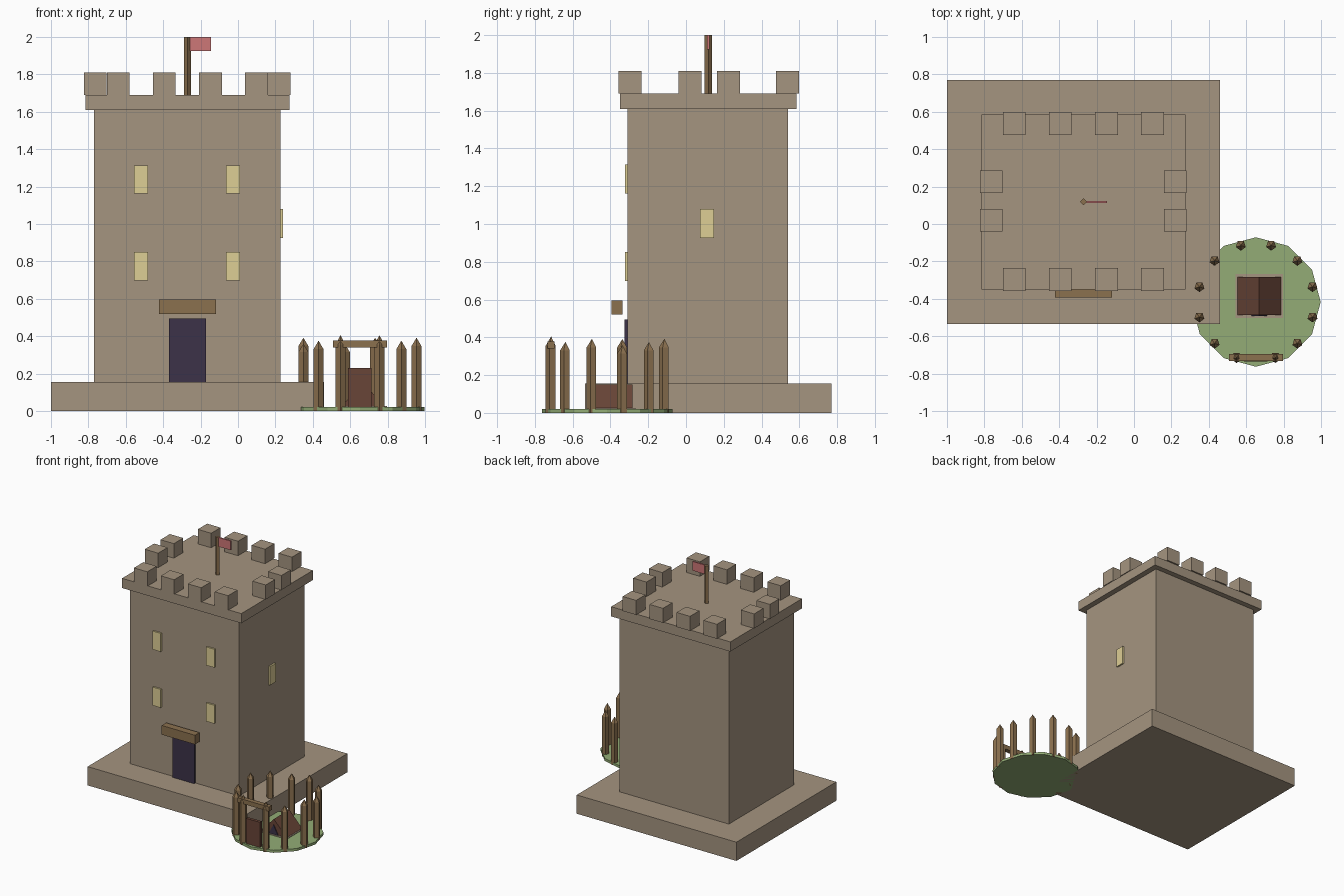
import bpy, bmesh, math

if "Cube" in bpy.data.objects:
    bpy.data.objects.remove(bpy.data.objects["Cube"])


def material(name, r, g, b):
    m = bpy.data.materials.new(name)
    m.diffuse_color = tuple((c / 255) ** 2.2 for c in (r, g, b)) + (1,)
    m.use_nodes = True
    m.node_tree.nodes["Principled BSDF"].inputs["Base Color"].default_value = m.diffuse_color
    return m


STONE = material("stone", 163, 147, 127)
GLASS = material("window_glow", 221, 205, 148)
DARK = material("dark_door", 62, 53, 74)
WOOD = material("wood", 138, 112, 80)
HIDE = material("brown_hide", 104, 70, 58)
GRASS = material("grass", 146, 171, 117)
RED = material("flag_red", 204, 118, 118)


def finish(name, bm, mat):
    bmesh.ops.recalc_face_normals(bm, faces=bm.faces)
    me = bpy.data.meshes.new(name)
    bm.to_mesh(me)
    bm.free()
    me.materials.append(mat)
    ob = bpy.data.objects.new(name, me)
    bpy.context.collection.objects.link(ob)
    return ob


def box(name, mat, x, y, z):
    """Box from (min, max) pairs on each axis."""
    bm = bmesh.new()
    bmesh.ops.create_cube(bm, size=1)
    for v in bm.verts:
        v.co = [r[0] if c < 0 else r[1] for c, r in zip(v.co, (x, y, z))]
    return finish(name, bm, mat)


def post(name, mat, cx, cy, r, sides, z0, z1, tip=0):
    """Upright prism, with an optional pointed tip; one corner faces the front."""
    bm = bmesh.new()
    rings = []
    for z in (z0, z1 - tip):
        rings.append([bm.verts.new((cx + r * math.sin(a), cy - r * math.cos(a), z))
                      for a in (2 * math.pi * i / sides for i in range(sides))])
    low, high = rings
    bm.faces.new(low)
    for i in range(sides):
        j = (i + 1) % sides
        bm.faces.new((low[i], low[j], high[j], high[i]))
    if tip:
        apex = bm.verts.new((cx, cy, z1))
        for i in range(sides):
            bm.faces.new((high[i], high[(i + 1) % sides], apex))
    else:
        bm.faces.new(high)
    return finish(name, bm, mat)


def gable(name, mat, cx, half, y, z):
    """Triangular prism with its ridge running along y."""
    bm = bmesh.new()
    a, b = [[bm.verts.new(p) for p in ((cx - half, yy, z[0]), (cx + half, yy, z[0]), (cx, yy, z[1]))]
            for yy in y]
    bm.faces.new(a)
    bm.faces.new(b)
    for i in range(3):
        j = (i + 1) % 3
        bm.faces.new((a[i], a[j], b[j], b[i]))
    return finish(name, bm, mat)


# Tower masses
box("plinth", STONE, (-1, .46), (-.535, .77), (0, .155))
box("tower_body", STONE, (-.77, .228), (-.31, .54), (.155, 1.61))
box("parapet_slab", STONE, (-.815, .275), (-.35, .585), (1.61, 1.69))

# Battlements
merlons = [(x, y) for y in (-.297, .537) for x in (-.64, -.394, -.147, .099)]
merlons += [(x, y) for x in (-.763, .221) for y in (.02, .226)]
for x, y in merlons:
    box("merlon", STONE, (x - .061, x + .061), (y - .061, y + .061), (1.69, 1.81))

# Flag
post("flagpole", WOOD, -.27, .118, .019, 4, 1.69, 2)
box("flag", RED, (-.265, -.145), (.112, .124), (1.925, 2))

# Windows
for x in (-.518, -.027):
    for z in (.775, 1.238):
        box("front_window", GLASS, (x - .038, x + .038), (-.324, -.30), (z - .076, z + .076))
box("side_window", GLASS, (.22, .241), (.074, .149), (.926, 1.08))

# Tower door and lintel
box("tower_door", DARK, (-.37, -.171), (-.326, -.30), (.155, .495))
box("door_lintel", WOOD, (-.422, -.118), (-.394, -.335), (.52, .596))

# Round yard with a ring of pointed stakes, open at the gate
CX, CY = .652, -.417
post("yard_ground", GRASS, CX, CY, .346, 12, 0, .021)
for k in range(12):
    if k in (8, 9):
        continue
    a = math.radians(15 + 30 * k)
    post("fence_stake", WOOD, CX + .313 * math.cos(a), CY + .313 * math.sin(a),
         .028, 5, 0, .36 + .016 * (k % 3), .045)

# Gate
for s in (-1, 1):
    post("gate_post", WOOD, CX + s * .104, -.714, .029, 5, 0, .405, .05)
box("gate_beam", WOOD, (CX - .145, CX + .145), (-.733, -.695), (.34, .377))
box("gate_panel", HIDE, (CX - .063, CX + .063), (-.735, -.71), (.021, .229))

# Small tent on a mat
box("tent_mat", STONE, (.542, .796), (-.503, -.267), (.015, .026))
gable("tent", HIDE, .669, .116, (-.487, -.284), (.026, .15))
gable("tent_opening", DARK, .669, .042, (-.493, -.48), (.026, .105))
